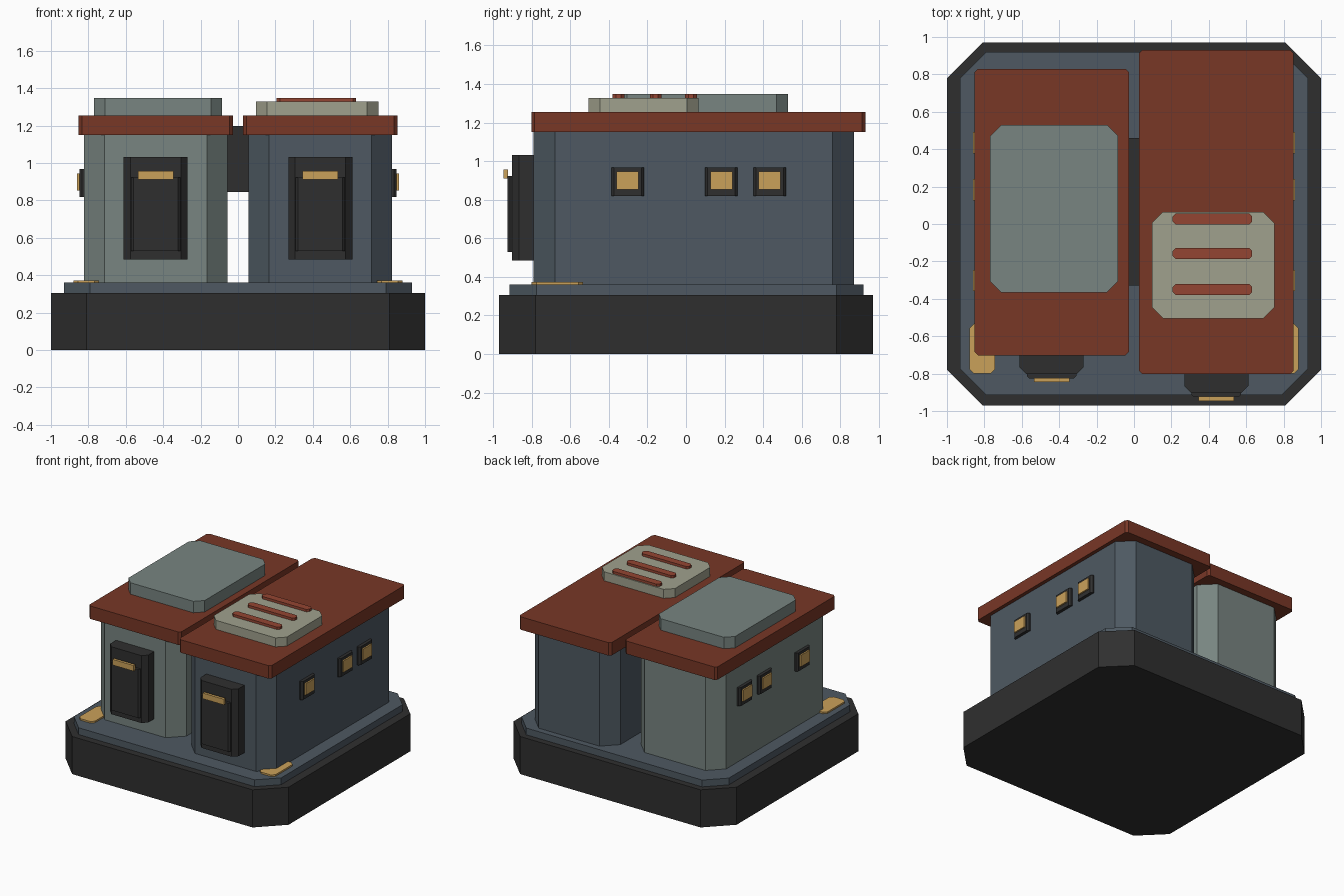
import bpy
import bmesh

cube = bpy.data.objects.get("Cube")
if cube:
    bpy.data.objects.remove(cube, do_unlink=True)


def material(name, srgb):
    """Flat material from 0-255 display values, converted to linear."""
    lin = [((c / 255 + 0.055) / 1.055) ** 2.4 for c in srgb] + [1.0]
    m = bpy.data.materials.new(name)
    m.use_nodes = True
    m.diffuse_color = lin
    m.node_tree.nodes["Principled BSDF"].inputs["Base Color"].default_value = lin
    return m


charcoal = material("charcoal", (47, 47, 47))
slate = material("slate blue", (78, 89, 98))
sage = material("sage grey", (120, 133, 129))
rust = material("rust roof", (120, 55, 38))
brick = material("brick vent", (148, 69, 50))
stone = material("pale stone", (160, 161, 141))
gold = material("warm gold", (202, 161, 90))


def block(name, x, y, z, mat, cut=0.0):
    """Upright box spanning the given ranges, with its vertical edges cut."""
    bm = bmesh.new()
    bmesh.ops.create_cube(bm, size=1)
    for v in bm.verts:
        v.co = [lo + (c + 0.5) * (hi - lo) for c, (lo, hi) in zip(v.co, (x, y, z))]
    if cut:
        upright = [e for e in bm.edges
                   if abs(e.verts[0].co.z - e.verts[1].co.z) > 1e-5]
        bmesh.ops.bevel(bm, geom=upright, offset=cut, segments=1,
                        affect='EDGES', profile=0.5)
    bmesh.ops.recalc_face_normals(bm, faces=bm.faces)
    mesh = bpy.data.meshes.new(name)
    bm.to_mesh(mesh)
    bm.free()
    mesh.materials.append(mat)
    ob = bpy.data.objects.new(name, mesh)
    bpy.context.collection.objects.link(ob)
    return ob


def around(c, width):
    return (c - width / 2, c + width / 2)


# Ground slab and deck
block("base_slab", (-1, 1), (-0.97, 0.97), (0, 0.305), charcoal, 0.19)
block("deck", (-0.93, 0.93), (-0.915, 0.92), (0.305, 0.36), slate, 0.14)

# Two houses: side, sign of x, front y, wall colour
for side, s, front, wall in (("right", -1, -0.69, sage), ("left", 1, -0.79, slate)):
    def span(a, b):
        return tuple(sorted((s * a, s * b)))

    block(side + "_walls", span(0.057, 0.823), (front, front + 1.66 if s > 0 else 0.77),
          (0.36, 1.16), wall, 0.11)
    block(side + "_roof", span(0.027, 0.853), (front - 0.012, 0.93 if s > 0 else 0.83),
          (1.15, 1.255), rust, 0.018)

    # Door: deep surround, raised leaf, lamp bar
    cx = s * 0.44
    block(side + "_door_surround", around(cx, 0.342), (front - 0.113, front + 0.06),
          (0.485, 1.032), charcoal, 0.037)
    block(side + "_door_leaf", around(cx, 0.264), (front - 0.135, front - 0.09),
          (0.53, 0.923), charcoal, 0.012)
    block(side + "_door_lamp", around(cx, 0.19), (front - 0.156, front - 0.133),
          (0.911, 0.957), gold)

    # Side windows
    for i, y in enumerate((-0.302, 0.183, 0.434)):
        block(f"{side}_window_frame_{i}", span(0.80, 0.848), around(y, 0.17),
              (0.818, 0.967), charcoal, 0.014)
        block(f"{side}_window_pane_{i}", span(0.84, 0.86), around(y, 0.114),
              (0.852, 0.945), gold)

    # Corner pad on the deck
    block(side + "_corner_pad", span(0.742, 0.88), (-0.80, -0.533),
          (0.355, 0.373), gold, 0.025)

# Link between the houses
block("connecting_duct", (-0.08, 0.08), (-0.33, 0.46), (0.845, 1.197), charcoal)

# Roof fittings
block("right_roof_panel", (-0.77, -0.085), (-0.365, 0.53), (1.25, 1.348), sage, 0.06)
block("left_roof_panel", (0.095, 0.75), (-0.505, 0.065), (1.25, 1.328), stone, 0.06)
for i, y in enumerate((-0.35, -0.157, 0.026)):
    block(f"vent_slat_{i}", (0.207, 0.632), around(y, 0.06), (1.32, 1.348), brick, 0.017)
